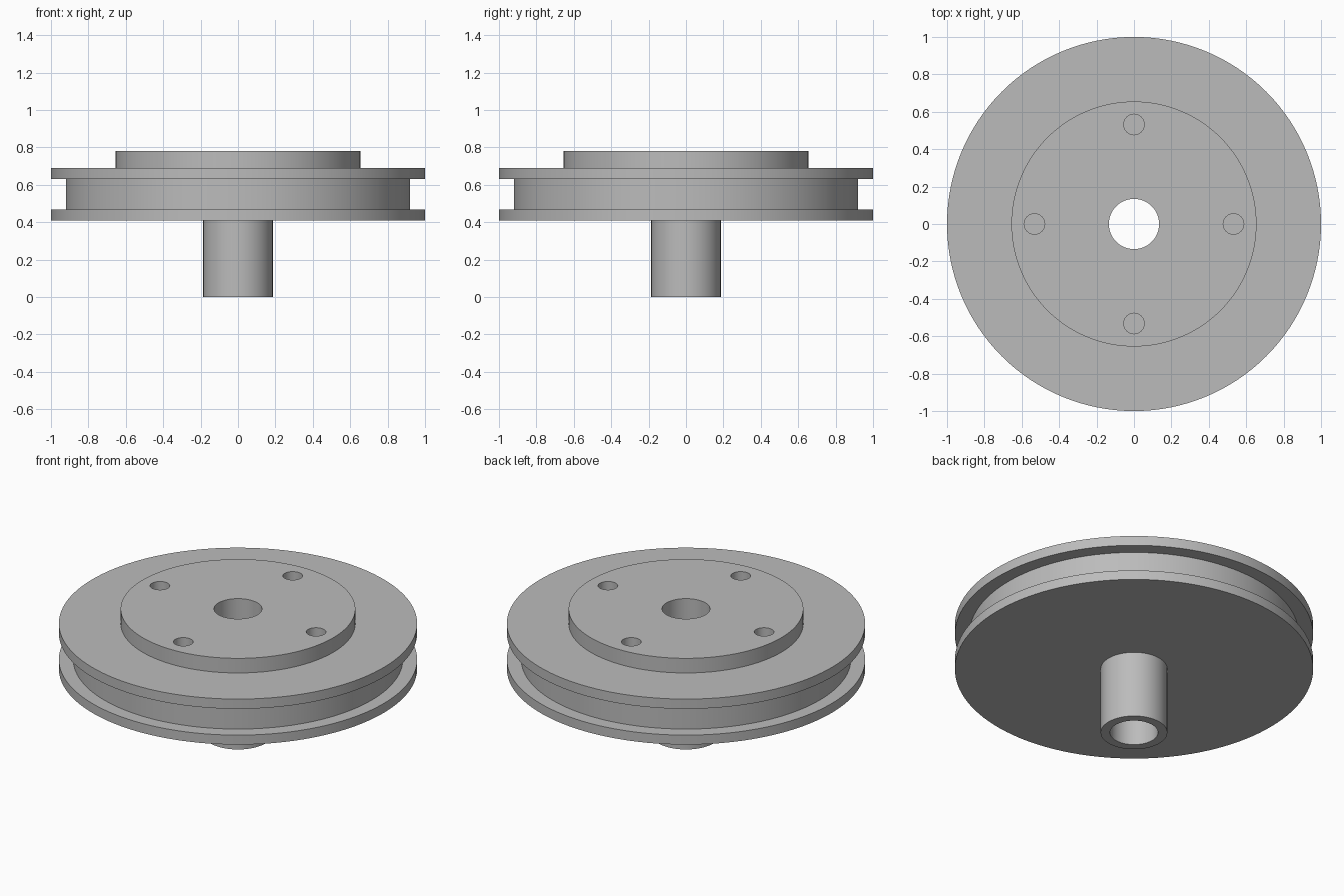
import bpy, bmesh
from math import radians, cos, sin, pi
from mathutils import Vector

cube = bpy.data.objects.get("Cube")
if cube:
    bpy.data.objects.remove(cube, do_unlink=True)

grey = bpy.data.materials.new("plain_grey")
grey.use_nodes = True
colour = (0.5, 0.5, 0.5, 1)
grey.diffuse_color = colour
grey.node_tree.nodes["Principled BSDF"].inputs["Base Color"].default_value = colour

# Heights and radii
TOP, BOSS_BASE, GROOVE_TOP, GROOVE_BASE, DISC_BASE = 0.78, 0.69, 0.63, 0.468, 0.41
BORE, SHAFT, BOSS, GROOVE, RIM = 0.134, 0.186, 0.655, 0.92, 1.0
HOLE, HOLE_CIRCLE, HOLE_DEPTH = 0.055, 0.532, 0.09


def lathe(name, profile, steps, centre=(0, 0)):
    """Revolve a closed (radius, height) profile around z."""
    bm = bmesh.new()
    verts = [bm.verts.new((r, 0, z)) for r, z in profile]
    edges = [bm.edges.new((v, verts[(i + 1) % len(verts)])) for i, v in enumerate(verts)]
    bmesh.ops.spin(bm, geom=verts + edges, cent=(0, 0, 0), axis=(0, 0, 1),
                   angle=2 * pi, steps=steps, use_duplicate=False)
    bmesh.ops.remove_doubles(bm, verts=bm.verts, dist=1e-4)
    bmesh.ops.recalc_face_normals(bm, faces=bm.faces)
    bmesh.ops.translate(bm, verts=bm.verts, vec=Vector((*centre, 0)))
    mesh = bpy.data.meshes.new(name)
    bm.to_mesh(mesh)
    bm.free()
    mesh.materials.append(grey)
    obj = bpy.data.objects.new(name, mesh)
    bpy.context.collection.objects.link(obj)
    return obj


# Grooved wheel with raised boss, hollow shaft and through bore
wheel = lathe("grooved_wheel", [
    (BORE, 0), (SHAFT, 0), (SHAFT, DISC_BASE),
    (RIM, DISC_BASE), (RIM, GROOVE_BASE),
    (GROOVE, GROOVE_BASE), (GROOVE, GROOVE_TOP),
    (RIM, GROOVE_TOP), (RIM, BOSS_BASE),
    (BOSS, BOSS_BASE), (BOSS, TOP), (BORE, TOP)], 128)

# Four blind bolt holes in the boss
for i in range(4):
    a = i * pi / 2
    floor, above = TOP - HOLE_DEPTH, TOP + 0.1
    cutter = lathe("bolt_hole_cutter", [(0, floor), (HOLE, floor), (HOLE, above), (0, above)],
                   48, (HOLE_CIRCLE * cos(a), HOLE_CIRCLE * sin(a)))
    cutter.hide_render = True
    cut = wheel.modifiers.new("bolt_hole", 'BOOLEAN')
    cut.object = cutter
    cut.operation = 'DIFFERENCE'
    cut.solver = 'EXACT'
    bpy.context.view_layer.objects.active = wheel
    bpy.ops.object.modifier_apply(modifier=cut.name)
    bpy.data.objects.remove(cutter, do_unlink=True)

# Smooth round walls, sharp rims
bpy.ops.object.select_all(action='DESELECT')
wheel.select_set(True)
bpy.context.view_layer.objects.active = wheel
bpy.ops.object.shade_smooth_by_angle(angle=radians(30))
